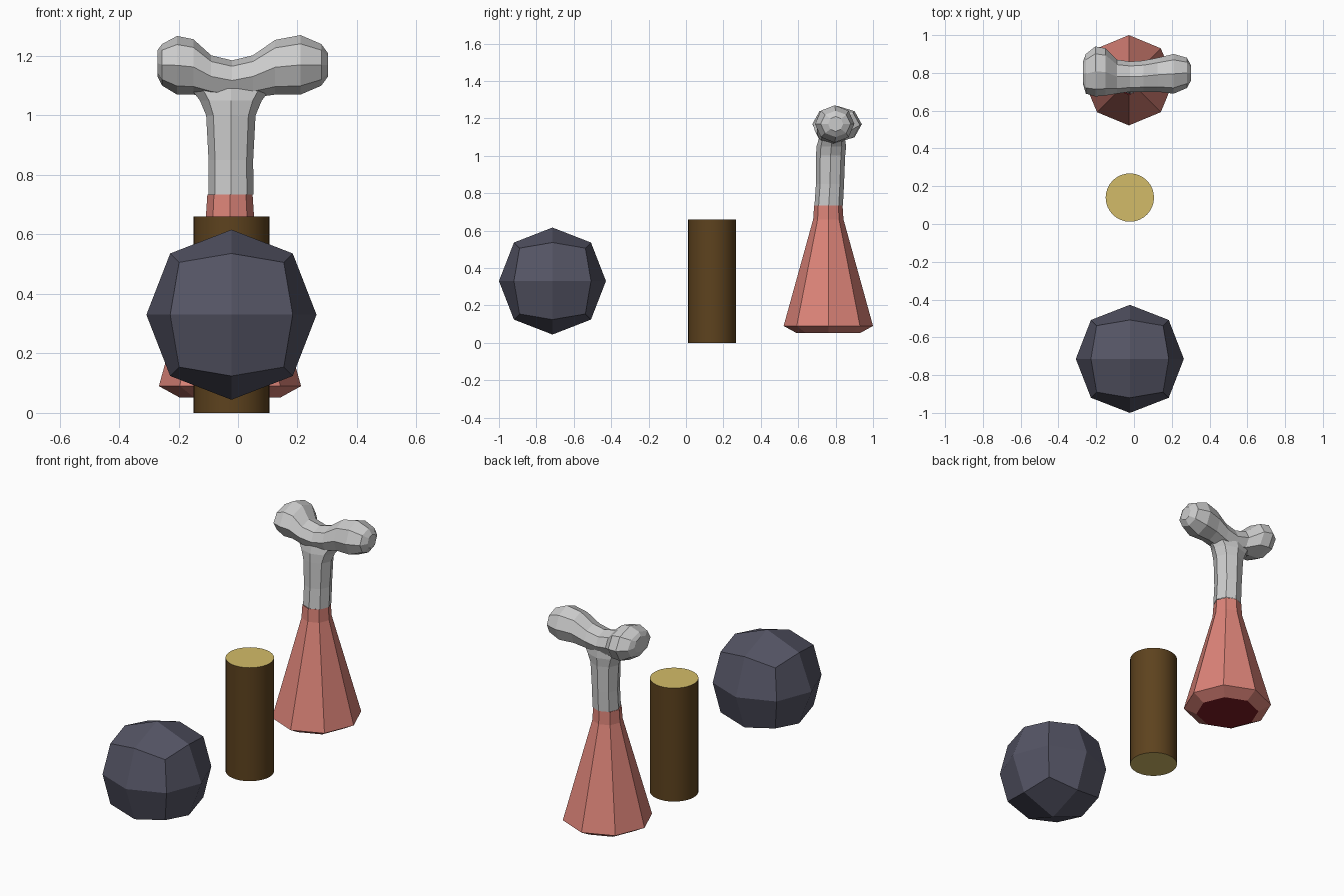
import bpy, bmesh
from math import sin, cos, tau

if "Cube" in bpy.data.objects:
    bpy.data.objects.remove(bpy.data.objects["Cube"])


def material(name, r, g, b):
    m = bpy.data.materials.new(name)
    m.diffuse_color = (r, g, b, 1)
    m.use_nodes = True
    m.node_tree.nodes["Principled BSDF"].inputs["Base Color"].default_value = m.diffuse_color
    return m


def add_object(name, bm, *mats):
    bmesh.ops.recalc_face_normals(bm, faces=bm.faces)
    me = bpy.data.meshes.new(name)
    bm.to_mesh(me)
    bm.free()
    for m in mats:
        me.materials.append(m)
    ob = bpy.data.objects.new(name, me)
    bpy.context.collection.objects.link(ob)
    return ob


def bridge(bm, a, b):
    n = len(a)
    return [bm.faces.new((a[i], a[(i + 1) % n], b[(i + 1) % n], b[i])) for i in range(n)]


def loft(bm, rings):
    loops = [[bm.verts.new(p) for p in ring] for ring in rings]
    for a, b in zip(loops, loops[1:]):
        bridge(bm, a, b)
    return loops


def ring_z(cx, cy, z, rx, ry, n=8):
    return [(cx + rx * cos(tau * i / n), cy + ry * sin(tau * i / n), z) for i in range(n)]


def ring_x(x, y0, y1, z0, z1, n=8):
    return [(x, (y0 + y1) / 2 + (y1 - y0) / 2 * cos(tau * i / n),
             (z0 + z1) / 2 + (z1 - z0) / 2 * sin(tau * i / n)) for i in range(n)]


slate = material("slate", 0.09, 0.09, 0.13)
bark = material("bark", 0.11, 0.055, 0.013)
wood = material("cut_wood", 0.65, 0.5, 0.14)
red = material("red_liquid", 0.72, 0.23, 0.19)
dark_red = material("dark_red", 0.22, 0.012, 0.018)

# Faceted ball: cube divided once and rounded
bm = bmesh.new()
bmesh.ops.create_cube(bm, size=2)
bmesh.ops.subdivide_edges(bm, edges=bm.edges[:], cuts=1, use_grid_fill=True)
for v in bm.verts:
    ones = sum(abs(c) > 0.5 for c in v.co)
    v.co *= {1: 0.286, 2: 0.206, 3: 0.176}[ones]
ball = add_object("faceted_ball", bm, slate)
ball.location = (-0.022, -0.714, 0.33)

# Round post with light ends
bm = bmesh.new()
bmesh.ops.create_cone(bm, cap_ends=True, segments=32, radius1=0.128, radius2=0.128, depth=0.66)
for f in bm.faces:
    f.material_index = 1 if abs(f.normal.z) > 0.5 else 0
post = add_object("round_post", bm, bark, wood)
post.location = (-0.022, 0.14, 0.33)
bpy.context.view_layer.objects.active = post
post.select_set(True)
bpy.ops.object.shade_smooth_by_angle()

# Lower flask body, filled with liquid
bm = bmesh.new()
loops = loft(bm, [ring_z(-0.027, 0.761, z, r, r) for z, r in
                  ((0.052, 0.17), (0.09, 0.239), (0.66, 0.081), (0.735, 0.076))])
bm.faces.new(loops[0]).material_index = 1
add_object("flask_body", bm, red, dark_red)

# Flask neck, flaring into the cross tube
bm = bmesh.new()
loft(bm, [ring_z(-0.024, y, z, rx, ry) for y, z, rx, ry in
          ((0.763, 0.735, 0.076, 0.076), (0.77, 0.85, 0.075, 0.075),
           (0.773, 1.0, 0.083, 0.078), (0.777, 1.05, 0.104, 0.079),
           (0.78, 1.09, 0.135, 0.07))])
add_object("flask_neck", bm)

# Two-armed top tube with swollen, rounded ends
bm = bmesh.new()
loops = loft(bm, [ring_x(*s) for s in (
    (-0.27, 0.74, 0.86, 1.13, 1.22),
    (-0.255, 0.69, 0.90, 1.10, 1.24),
    (-0.205, 0.675, 0.94, 1.07, 1.267),
    (-0.15, 0.68, 0.93, 1.07, 1.256),
    (-0.09, 0.69, 0.87, 1.06, 1.202),
    (-0.02, 0.70, 0.86, 1.05, 1.185),
    (0.05, 0.70, 0.865, 1.06, 1.202),
    (0.125, 0.70, 0.88, 1.07, 1.254),
    (0.21, 0.69, 0.90, 1.07, 1.27),
    (0.28, 0.72, 0.88, 1.10, 1.24),
    (0.302, 0.76, 0.84, 1.13, 1.21))])
bm.faces.new(loops[0])
bm.faces.new(loops[-1])
add_object("flask_top_arms", bm)
